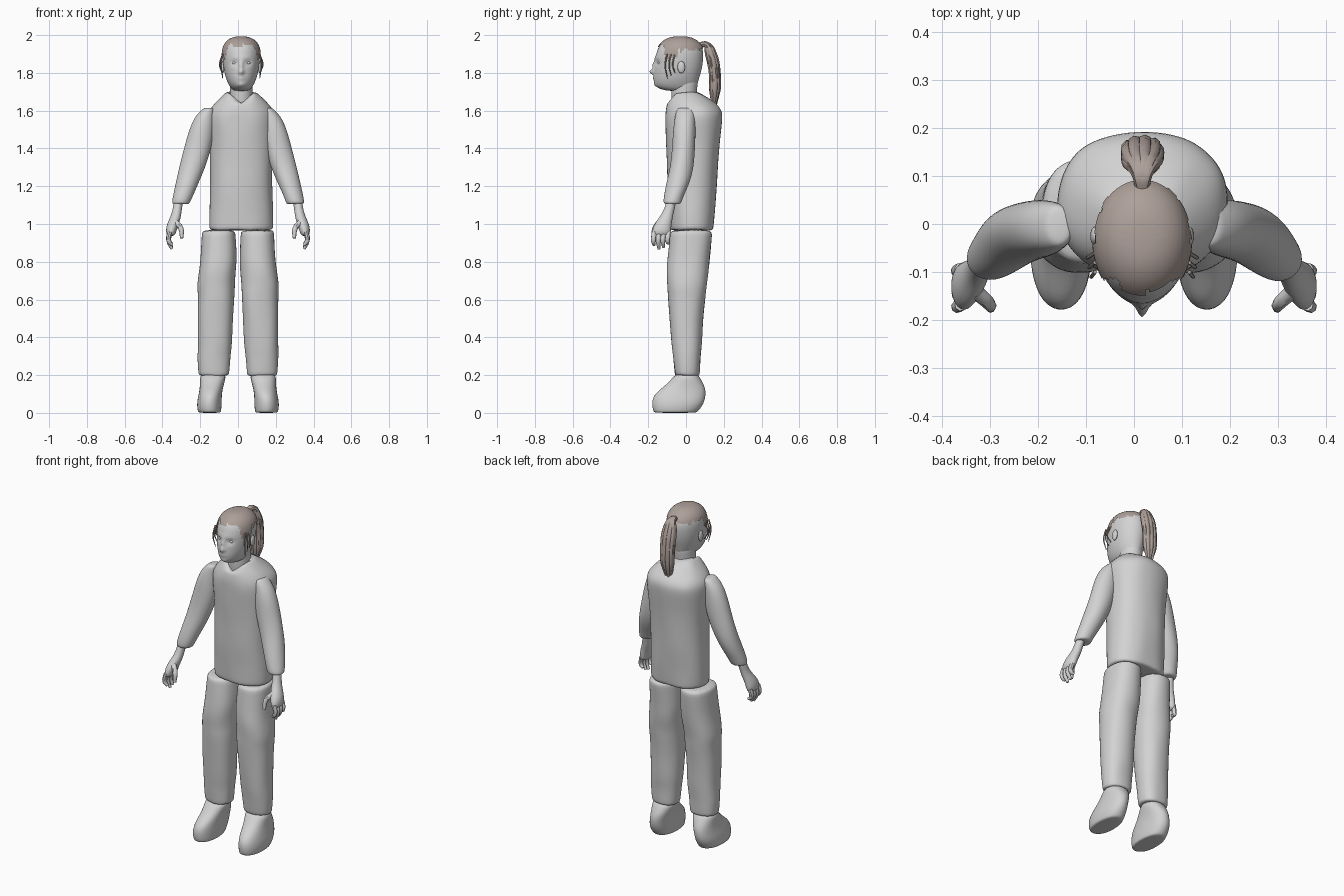
import bpy, bmesh, math
from math import cos, sin, pi, exp
from mathutils import Vector, noise

cube = bpy.data.objects.get("Cube")
if cube:
    bpy.data.objects.remove(cube)


def material(name, color):
    mat = bpy.data.materials.new(name)
    mat.use_nodes = True
    mat.diffuse_color = (*color, 1)
    mat.node_tree.nodes["Principled BSDF"].inputs["Base Color"].default_value = (*color, 1)
    return mat


GREY = material("plain grey", (.65, .65, .65))
HAIR = material("brown hair", (.42, .35, .32))
MID = .017  # centre line of the head and torso


def make_active(ob):
    bpy.ops.object.select_all(action='DESELECT')
    ob.select_set(True)
    bpy.context.view_layer.objects.active = ob


def smooth(ob):
    make_active(ob)
    bpy.ops.object.shade_smooth_by_angle(angle=math.radians(45))


def loft(name, rings, mat=GREY, side=1, sides=16, power=2, wobble=0):
    """Skin level rings (z, x min, x max, y front, y back) and round them off."""
    bm = bmesh.new()
    loops = []
    for z, x0, x1, y0, y1 in rings:
        loop = []
        for i in range(sides):
            c, s = cos(2 * pi * i / sides), sin(2 * pi * i / sides)
            c = math.copysign(abs(c) ** (2 / power), c)
            s = math.copysign(abs(s) ** (2 / power), s)
            co = Vector((side * ((x0 + x1) / 2 + c * (x1 - x0) / 2),
                         (y0 + y1) / 2 + s * (y1 - y0) / 2, z))
            co += noise.noise_vector(co * 14) * wobble
            loop.append(bm.verts.new(co))
        loops.append(loop)
    for low, high in zip(loops, loops[1:]):
        for i in range(sides):
            j = (i + 1) % sides
            bm.faces.new((low[i], low[j], high[j], high[i]))
    bm.faces.new(loops[0])
    bm.faces.new(loops[-1])
    bmesh.ops.recalc_face_normals(bm, faces=bm.faces)
    mesh = bpy.data.meshes.new(name)
    bm.to_mesh(mesh)
    bm.free()
    mesh.materials.append(mat)
    ob = bpy.data.objects.new(name, mesh)
    bpy.context.collection.objects.link(ob)
    make_active(ob)
    sub = ob.modifiers.new("round", 'SUBSURF')
    sub.levels = 2
    bpy.ops.object.modifier_apply(modifier=sub.name)
    smooth(ob)
    return ob


def centred(rings, grow=0):
    """Expand (z, half width, y front, y back) about the centre line."""
    return [(z, MID - w - grow, MID + w + grow, f - grow, b + grow) for z, w, f, b in rings]


def tube(name, points, radii, mat=GREY):
    """Tapered round tube along a path."""
    curve = bpy.data.curves.new(name, 'CURVE')
    curve.dimensions = '3D'
    curve.bevel_depth = 1
    curve.bevel_resolution = 2
    curve.resolution_u = 5
    curve.use_fill_caps = True
    spline = curve.splines.new('BEZIER')
    spline.bezier_points.add(len(points) - 1)
    for bp, co, r in zip(spline.bezier_points, points, radii):
        bp.co, bp.radius = co, r
        bp.handle_left_type = bp.handle_right_type = 'AUTO'
    curve.materials.append(mat)
    ob = bpy.data.objects.new(name, curve)
    bpy.context.collection.objects.link(ob)
    make_active(ob)
    bpy.ops.object.convert(target='MESH')
    smooth(bpy.context.object)


def ball(name, loc, scale):
    bpy.ops.mesh.primitive_uv_sphere_add(segments=16, ring_count=10, radius=1, location=loc)
    ob = bpy.context.object
    ob.name, ob.scale = name, scale
    ob.data.materials.append(GREY)
    smooth(ob)


# Loose shirt with a notched neckline
shirt = loft("shirt", centred([
    (.965, .168, -.08, .145), (.972, .172, -.085, .148), (1.08, .17, -.09, .155),
    (1.2, .165, -.1, .165), (1.32, .166, -.103, .17), (1.44, .17, -.108, .18),
    (1.55, .182, -.112, .195), (1.6, .175, -.11, .193), (1.645, .135, -.1, .155),
    (1.69, .09, -.075, .085), (1.7, .075, -.07, .065)]), sides=24, power=2.3, wobble=.006)
for v in shirt.data.vertices:
    if v.co.z > 1.64 and v.co.y < 0:
        v.co.z -= (v.co.z - 1.64) * max(0, 1 - abs(v.co.x - MID) / .07)

# Neck and head
loft("neck", centred([(1.58, .07, -.07, .06), (1.66, .062, -.078, .055),
                      (1.72, .06, -.08, .06), (1.79, .065, -.08, .07)]))
skull = [(1.703, .035, -.09, .03), (1.715, .052, -.145, .05), (1.738, .068, -.168, .062),
         (1.775, .084, -.172, .072), (1.82, .094, -.17, .086), (1.87, .1, -.166, .093),
         (1.92, .1, -.156, .094), (1.957, .086, -.135, .076), (1.983, .058, -.1, .04),
         (1.994, .02, -.06, 0)]
head = loft("head", centred(skull), sides=20)

# Facial relief: (x offset, z, spread x, spread z, push along y)
relief = [(0, 1.805, .013, .012, -.027), (0, 1.84, .01, .022, -.013),
          (.036, 1.853, .018, .011, .013), (-.036, 1.853, .018, .011, .013),
          (0, 1.88, .045, .01, -.004), (0, 1.779, .02, .005, -.007),
          (0, 1.763, .016, .005, -.007), (0, 1.737, .02, .012, -.007)]
for v in head.data.vertices:
    if v.co.y < -.06:
        x, z = v.co.x - MID, v.co.z
        v.co.y += sum(push * exp(-((x - a) / sx) ** 2 - ((z - b) / sz) ** 2)
                      for a, b, sx, sz, push in relief)
for side, label in ((1, "left"), (-1, "right")):
    ball(label + "_eye", (MID + side * .036, -.137, 1.852), (.014, .013, .009))
    ball(label + "_ear", (MID + side * .098, -.025, 1.83), (.01, .02, .032))

# Pulled-back hair: a thin shell trimmed along a ragged hairline
hair = loft("hair_cap", centred(skull, .006), HAIR, sides=20)
bm = bmesh.new()
bm.from_mesh(hair.data)
trimmed = []
for f in bm.faces:
    c = f.calc_center_median()
    line = 1.945 if c.y < -.115 else 1.875 if c.y < -.045 else 1.925
    if c.z < line + .02 * noise.noise(c * 40):
        trimmed.append(f)
bmesh.ops.delete(bm, geom=trimmed, context='FACES')
bm.to_mesh(hair.data)
bm.free()

# Ponytail of overlapping locks
for i in range(9):
    a = 2 * pi * i / 9
    dx, dy = .027 * cos(a), .016 * sin(a)
    path = [(MID, .075, 1.945), (MID + dx * .3, .105 + dy * .3, 1.952),
            (MID + dx, .132 + dy, 1.9), (MID + dx * 1.1, .152 + dy, 1.8),
            (MID + dx, .153 + dy, 1.71), (MID - .006 + dx * .4, .148 + dy * .5, 1.62 + .015 * sin(5 * a))]
    tube(f"ponytail_lock_{i + 1}", path, (.015, .014, .016, .016, .015, .003), HAIR)

# Loose strands beside the face
for side, label in ((1, "left"), (-1, "right")):
    for i in range(3):
        y = -.11 + .02 * i
        path = [(MID + side * .098, y + .01, 1.9), (MID + side * (.106 + .004 * i), y, 1.84),
                (MID + side * .098, y + .012, 1.77 + .015 * i)]
        tube(f"{label}_strand_{i + 1}", path, (.004, .004, .002), HAIR)

# Limbs, repeated on both sides
trouser = [(.195, .05, .205, -.055, .07), (.202, .045, .21, -.06, .075),
           (.3, .038, .217, -.07, .078), (.36, .03, .214, -.078, .085),
           (.5, .025, .216, -.09, .09), (.62, .018, .212, -.1, .105),
           (.67, .016, .22, -.098, .11), (.75, .01, .206, -.108, .122),
           (.82, .005, .2, -.1, .128), (.95, .012, .194, -.086, .14),
           (.97, .015, .19, -.084, .138)]
shoe = [(0, .095, .205, -.165, .05), (.005, .088, .214, -.176, .065),
        (.05, .085, .22, -.184, .098), (.095, .085, .21, -.175, .108),
        (.135, .078, .203, -.125, .104), (.17, .067, .203, -.085, .085),
        (.215, .06, .2, -.05, .06)]
sleeve = [(1.105, .262, .345, -.11, -.035), (1.112, .255, .352, -.12, -.025),
          (1.15, .238, .346, -.117, -.012), (1.22, .207, .332, -.105, .022),
          (1.3, .172, .312, -.085, .042), (1.4, .138, .287, -.075, .05),
          (1.5, .124, .26, -.07, .052), (1.57, .122, .228, -.06, .048),
          (1.605, .125, .192, -.052, .042), (1.615, .135, .178, -.04, .03)]
palm = [(.935, .335, .374, -.178, -.085), (.96, .325, .384, -.183, -.078),
        (1, .312, .378, -.17, -.075), (1.04, .3, .358, -.138, -.068),
        (1.08, .297, .345, -.115, -.06), (1.14, .285, .34, -.1, -.045)]
for side, label in ((1, "left"), (-1, "right")):
    loft(label + "_trouser_leg", trouser, side=side, power=2.3, wobble=.006)
    loft(label + "_shoe", shoe, side=side, power=2.2)
    loft(label + "_sleeve", sleeve, side=side, wobble=.004)
    loft(label + "_palm", palm, side=side, sides=12)
    for i in range(4):
        y = -.168 + .025 * i
        drop = .02 * abs(i - 1.3)
        tube(f"{label}_finger_{i + 1}",
             [(side * .36, y, .96), (side * .366, y - .004, .91),
              (side * .35, y, .862 + drop)], (.013, .013, .008))
    tube(label + "_thumb", [(side * .33, -.14, 1.01), (side * .302, -.165, .975),
                            (side * .298, -.176, .925)], (.016, .014, .009))
